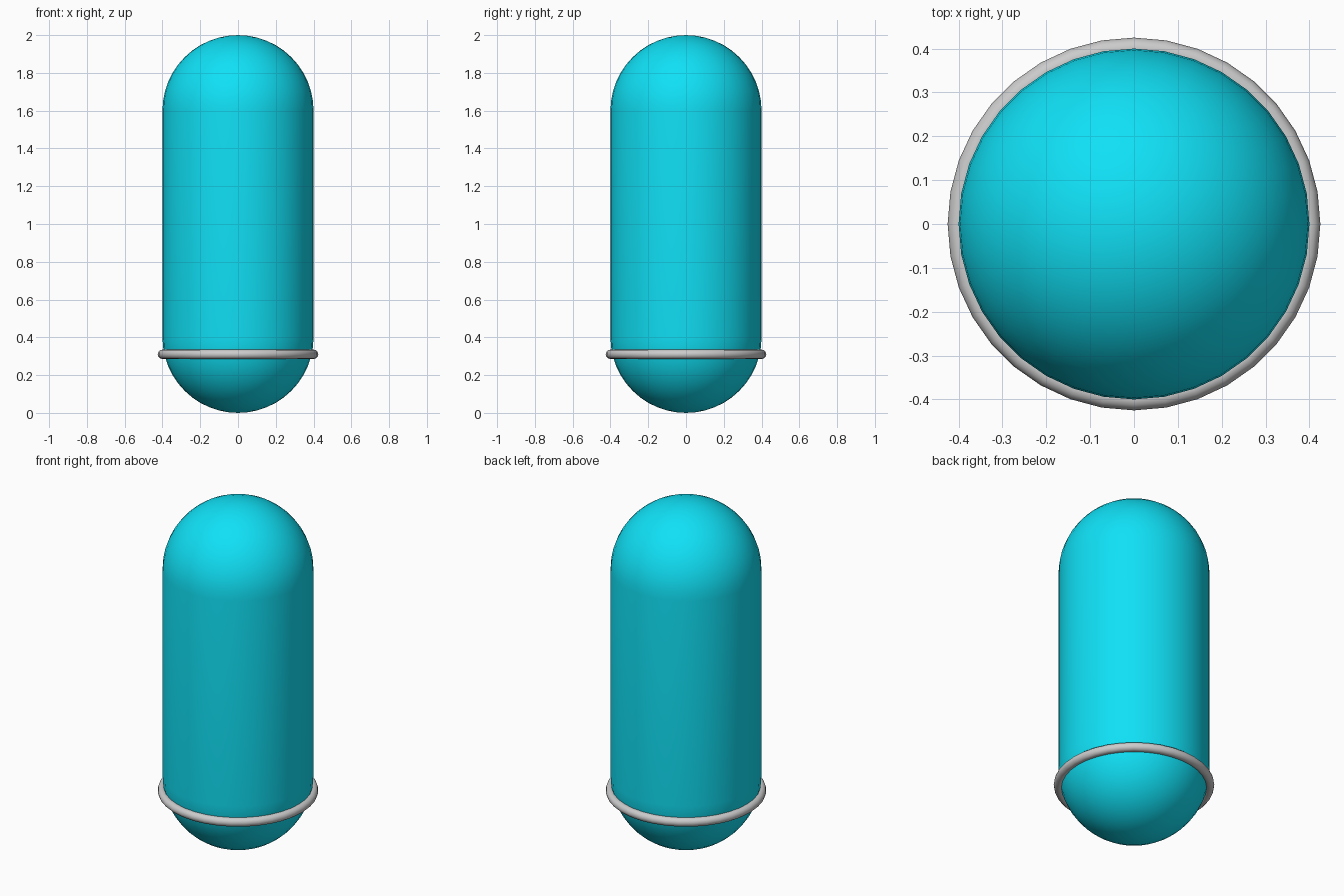
import bpy
import bmesh
from math import sin, cos, pi

if "Cube" in bpy.data.objects:
    bpy.data.objects.remove(bpy.data.objects["Cube"])

SEGMENTS = 36
RADIUS, HEIGHT = 0.4, 2.0

# Capsule body: half profile spun around z
STEPS = 12
profile = []
for centre, start in ((RADIUS, -pi / 2), (HEIGHT - RADIUS, 0)):
    for i in range(STEPS + 1):
        a = start + i * pi / 2 / STEPS
        profile.append((RADIUS * cos(a), 0, centre + RADIUS * sin(a)))

bm = bmesh.new()
verts = [bm.verts.new(p) for p in profile]
edges = [bm.edges.new(pair) for pair in zip(verts, verts[1:])]
bmesh.ops.spin(bm, geom=verts + edges, axis=(0, 0, 1), cent=(0, 0, 0),
               angle=2 * pi, steps=SEGMENTS, use_duplicate=False)
bmesh.ops.remove_doubles(bm, verts=bm.verts, dist=1e-4)
bmesh.ops.recalc_face_normals(bm, faces=bm.faces)
for f in bm.faces:
    f.smooth = True
mesh = bpy.data.meshes.new("capsule_body")
bm.to_mesh(mesh)
bm.free()
body = bpy.data.objects.new("capsule_body", mesh)
bpy.context.collection.objects.link(body)

cyan = bpy.data.materials.new("cyan")
cyan.diffuse_color = (0.005, 0.75, 0.92, 1)
cyan.use_nodes = True
cyan.node_tree.nodes["Principled BSDF"].inputs["Base Color"].default_value = cyan.diffuse_color
mesh.materials.append(cyan)

# Grey ring around the lower end
bpy.ops.mesh.primitive_torus_add(major_radius=0.4, minor_radius=0.025,
                                 major_segments=SEGMENTS, minor_segments=12,
                                 location=(0, 0, 0.31))
ring = bpy.context.object
ring.name = "base_ring"
bpy.ops.object.shade_smooth()
